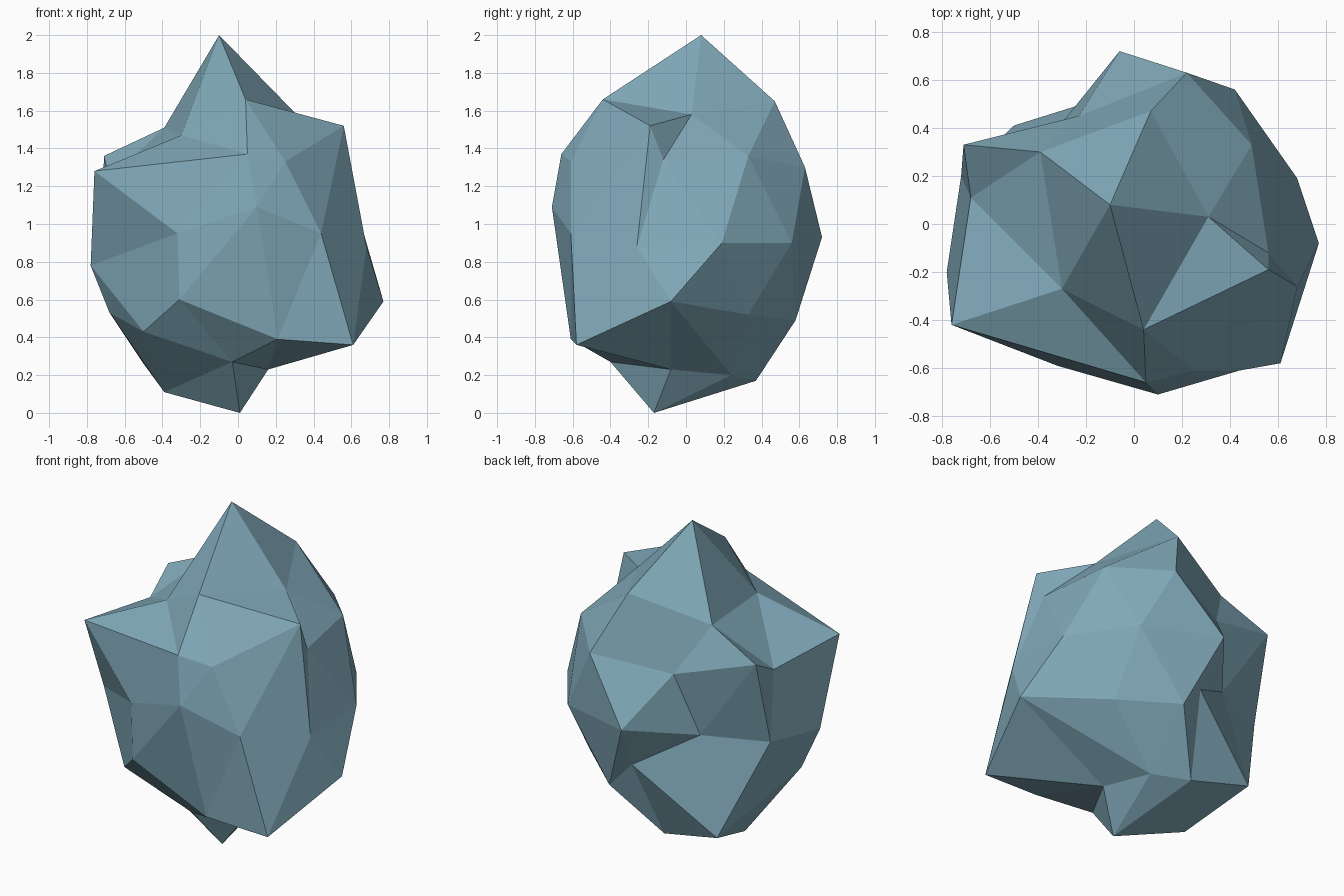
import bpy, bmesh
from math import radians, sin, cos
from mathutils import Vector

# Faceted boulder: an 80-face icosphere whose rings are pulled to shape.
# Each ring: elevation, first angle, angle step, target points going round.
rings = [
    (90, 0, 0, [(-.10, .08, 2.0)]),
    (58, 0, 72, [(.31, .03, 1.58), (.07, .47, 1.65), (-.39, .30, 1.51),
                 (-.30, -.27, 1.47), (.04, -.44, 1.66)]),
    (29, 0, 36, [(.56, -.12, 1.34), (.49, .33, 1.36), (.22, .63, 1.30),
                 (-.23, .45, 1.22), (-.71, .33, 1.36), (-.68, .11, 1.24),
                 (-.76, -.42, 1.28), (.05, -.66, 1.37), (.25, -.61, 1.33),
                 (.56, -.19, 1.52)]),
    (0, 18, 36, [(.68, .19, .90), (.42, .56, .90), (-.06, .72, .93),
                 (-.35, .36, .84), (-.72, .20, .835), (-.78, -.20, .78),
                 (-.32, -.59, .95), (.10, -.71, 1.09), (.44, -.61, .95),
                 (.68, -.26, .88)]),
    (-29, 0, 36, [(.77, -.08, .59), (.42, .33, .52), (.12, .58, .49),
                  (-.02, .56, .645), (-.50, .41, .26), (-.68, -.16, .53),
                  (-.50, -.40, .43), (-.31, -.59, .60), (.21, -.61, .39),
                  (.61, -.58, .36)]),
    (-58, 36, 72, [(.08, .24, .20), (-.11, .37, .17), (-.39, -.02, .11),
                   (-.03, -.40, .27), (.16, -.08, .23)]),
    (-90, 0, 0, [(.01, -.17, 0)]),
]

bm = bmesh.new()
bmesh.ops.create_icosphere(bm, subdivisions=2, radius=1)
start = {v: v.co.copy() for v in bm.verts}
for elev, first, step, points in rings:
    for i, p in enumerate(points):
        e, a = radians(elev), radians(first + step * i)
        d = Vector((cos(e) * cos(a), cos(e) * sin(a), sin(e)))
        max(start, key=lambda v: start[v].dot(d)).co = p
bmesh.ops.recalc_face_normals(bm, faces=bm.faces)

mesh = bpy.data.meshes.new("boulder")
bm.to_mesh(mesh)
bm.free()
boulder = bpy.data.objects.new("boulder", mesh)
bpy.context.collection.objects.link(boulder)

# Single flat stone colour
stone = bpy.data.materials.new("blue_grey_stone")
stone.diffuse_color = (.22, .40, .49, 1)
mesh.materials.append(stone)
